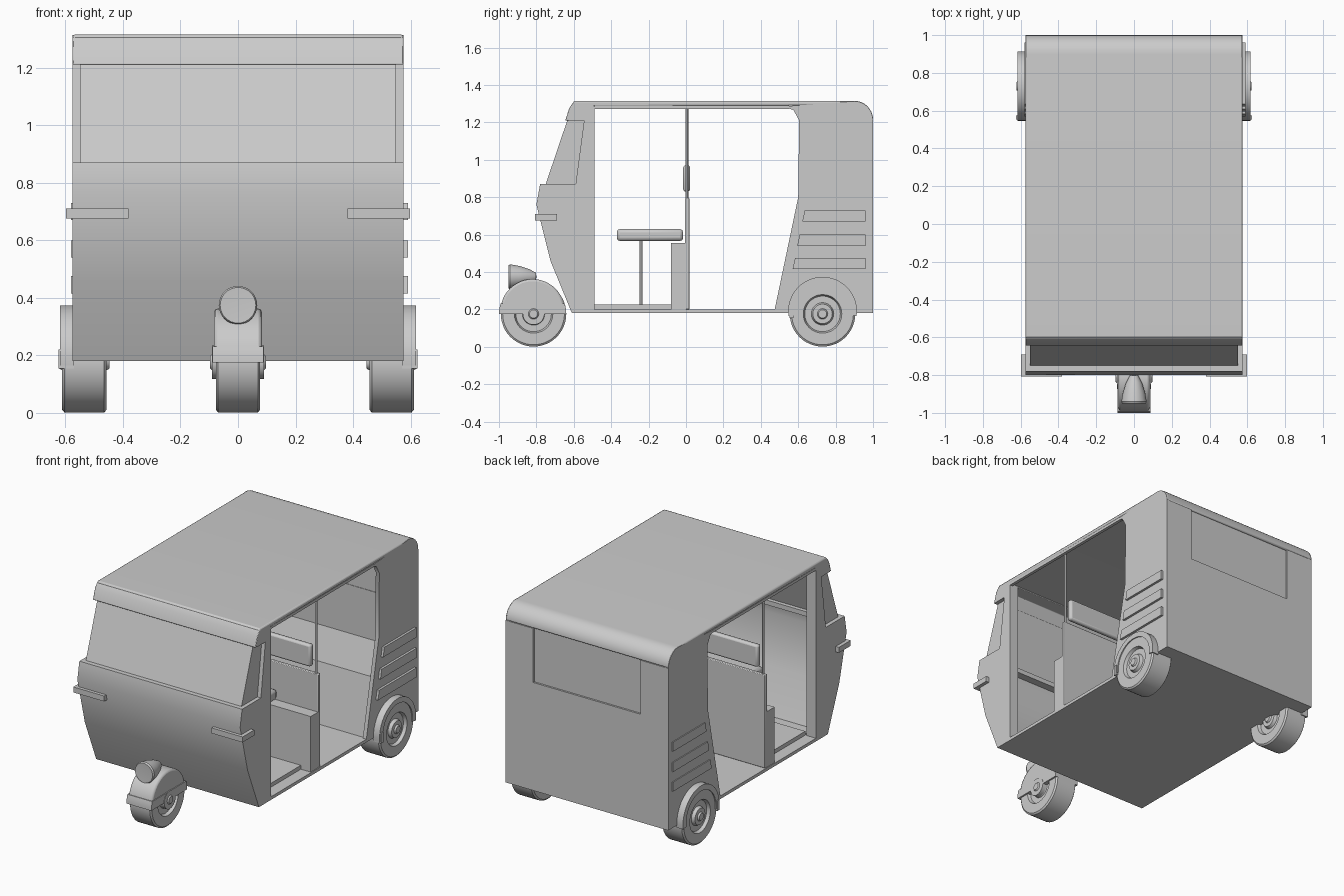
import bpy
import bmesh
import math

cube = bpy.data.objects.get("Cube")
if cube:
    bpy.data.objects.remove(cube, do_unlink=True)

grey = bpy.data.materials.new("plain_grey")
grey.use_nodes = True
GREY = (0.6, 0.6, 0.6, 1.0)
grey.diffuse_color = GREY
grey.node_tree.nodes["Principled BSDF"].inputs["Base Color"].default_value = GREY
SIDES = (("left", 1), ("right", -1))
W = 0.575  # half width of the body


def finish(name, bm, bevel=0):
    bmesh.ops.recalc_face_normals(bm, faces=bm.faces)
    mesh = bpy.data.meshes.new(name)
    bm.to_mesh(mesh)
    bm.free()
    mesh.materials.append(grey)
    obj = bpy.data.objects.new(name, mesh)
    bpy.context.collection.objects.link(obj)
    if bevel:
        mod = obj.modifiers.new("soft_edges", "BEVEL")
        mod.width, mod.segments = bevel, 2
    bpy.ops.object.select_all(action="DESELECT")
    obj.select_set(True)
    bpy.context.view_layer.objects.active = obj
    bpy.ops.object.shade_smooth_by_angle(angle=math.radians(30))
    return obj


def prism(name, points, x0, x1, bevel=0):
    """Extrude a (y, z) outline along x."""
    bm = bmesh.new()
    face = bm.faces.new([bm.verts.new((x0, y, z)) for y, z in points])
    new = bmesh.ops.extrude_face_region(bm, geom=[face])["geom"]
    moved = [v for v in new if isinstance(v, bmesh.types.BMVert)]
    bmesh.ops.translate(bm, verts=moved, vec=(x1 - x0, 0, 0))
    return finish(name, bm, bevel)


def box(name, x, y, z, bevel=0):
    return prism(name, [(y[0], z[0]), (y[1], z[0]), (y[1], z[1]), (y[0], z[1])], x[0], x[1], bevel)


def lathe(name, profile, center, axis, steps=40):
    """Spin (offset, radius) pairs round the x, y or z axis."""
    bm = bmesh.new()
    verts = []
    for along, r in profile:
        p = {"x": (along, r, 0), "y": (r, along, 0), "z": (r, 0, along)}[axis]
        verts.append(bm.verts.new([a + b for a, b in zip(p, center)]))
    edges = [bm.edges.new(pair) for pair in zip(verts, verts[1:])]
    direction = [float(axis == a) for a in "xyz"]
    bmesh.ops.spin(bm, geom=verts + edges, cent=center, axis=direction,
                   angle=math.tau, steps=steps)
    bmesh.ops.remove_doubles(bm, verts=bm.verts, dist=0.0005)
    return finish(name, bm)


def arc(cy, cz, r, a0, a1, n):
    angles = [math.radians(a0 + (a1 - a0) * i / n) for i in range(n + 1)]
    return [(cy + r * math.cos(a), cz + r * math.sin(a)) for a in angles]


# Floor, front nose and windscreen
box("floor", (-W, W), (-0.61, 1.0), (0.18, 0.2))
box("driver_floor", (-0.5, 0.5), (-0.49, -0.08), (0.2, 0.225))
prism("front_nose", [(-0.61, 0.18), (-0.725, 0.46), (-0.8, 0.76), (-0.78, 0.87), (-0.7, 0.87),
                     (-0.7, 0.84), (-0.75, 0.84), (-0.77, 0.76), (-0.695, 0.46), (-0.58, 0.18)], -W, W)
prism("windscreen", [(-0.75, 0.87), (-0.635, 1.21), (-0.61, 1.21), (-0.725, 0.87)], -0.55, 0.55)
prism("front_visor", [(-0.645, 1.21), (-0.625, 1.275), (-0.605, 1.305), (-0.49, 1.305),
                      (-0.49, 1.28), (-0.58, 1.28), (-0.61, 1.21)], -W, W, 0.004)

# Roof shell, curved down at the back
roof = [(-0.61, 1.285), (-0.6, 1.315)] + arc(0.9, 1.215, 0.1, 90, 0, 8)
roof += arc(0.9, 1.215, 0.075, 0, 90, 8) + [(-0.5, 1.285)]
prism("roof", roof, -W, W, 0.008)

# Rear wall around an inset window
box("rear_wall", (-W, W), (0.975, 1.0), (0.18, 0.87))
box("rear_window", (-0.385, 0.385), (0.978, 0.988), (0.86, 1.215))
for side, s in SIDES:
    box("rear_window_post_" + side, (s * 0.38, s * W), (0.975, 1.0), (0.87, 1.215))

# Side panels with open doorways
front_side = [(-0.61, 0.18), (-0.49, 0.18), (-0.49, 1.285), (-0.6, 1.285), (-0.63, 1.21),
              (-0.545, 1.21), (-0.59, 0.87), (-0.78, 0.87), (-0.8, 0.76), (-0.725, 0.46)]
rear_side = [(0.47, 0.18), (0.6, 0.8), (0.605, 1.21), (0.575, 1.265), (0.52, 1.285)]
rear_side += arc(0.9, 1.215, 0.098, 90, 0, 8) + [(0.998, 0.18)]
cheek = [(-0.75, 0.87), (-0.59, 0.87), (-0.545, 1.21), (-0.635, 1.21)]
for side, s in SIDES:
    prism("front_side_panel_" + side, front_side, s * 0.55, s * W)
    prism("rear_side_panel_" + side, rear_side, s * 0.55, s * W)
    prism("windscreen_cheek_" + side, cheek, s * 0.53, s * 0.55)
    box("door_pillar_" + side, (s * 0.51, s * W), (-0.51, -0.49), (0.18, 1.285))
    box("roof_rail_" + side, (s * 0.555, s * W), (-0.49, 0.55), (1.272, 1.29))
    # Wraparound corner lamps
    box("corner_lamp_front_" + side, (s * 0.38, s * 0.598), (-0.808, -0.77), (0.675, 0.71))
    box("corner_lamp_side_" + side, (s * 0.57, s * 0.598), (-0.808, -0.69), (0.675, 0.71))
    # Slanted side vents
    depth = 0.015 if s > 0 else 0.006
    for z, y in ((0.415, 0.57), (0.54, 0.595), (0.67, 0.622)):
        prism("side_vent_" + side, [(y, z), (0.96, z), (0.96, z + 0.06), (y + 0.013, z + 0.06)],
              s * 0.57, s * (W + depth))

# Partition, driver seat and passenger bench
box("partition", (-0.57, 0.57), (-0.005, 0.018), (0.2, 0.795), 0.004)
box("partition_box", (-0.57, 0.57), (-0.08, 0.0), (0.2, 0.555))
box("driver_backrest", (-0.52, 0.52), (-0.015, 0.022), (0.83, 0.97), 0.012)
box("driver_seat", (-0.29, 0.29), (-0.37, -0.015), (0.565, 0.63), 0.018)
lathe("driver_seat_post", [(0.225, 0.0), (0.225, 0.008), (0.57, 0.008), (0.57, 0.0)],
      (0, -0.24, 0), "z", 12)
for side, s in SIDES:
    lathe("grab_pole_" + side, [(0.78, 0.0), (0.78, 0.008), (1.285, 0.008), (1.285, 0.0)],
          (s * 0.55, 0.005, 0), "z", 12)
prism("passenger_bench", [(0.485, 0.2), (0.56, 0.56), (0.975, 0.56), (0.975, 0.2)], -0.55, 0.55)


def wheel(name, x, y, half):
    """Tyre with recessed rim and a raised hub on both faces."""
    face = [(half + 0.01, 0), (half + 0.01, 0.022), (half, 0.028), (half, 0.052), (half - 0.02, 0.06),
            (half - 0.02, 0.095), (half, 0.103), (half, 0.165), (half - 0.008, 0.175)]
    lathe(name, face + [(-a, r) for a, r in reversed(face)], (x, y, 0.176), "x", 48)


# Wheels and mudguards
for side, s in SIDES:
    wheel("rear_wheel_" + side, s * 0.534, 0.73, 0.077)
    guard = arc(0.73, 0.19, 0.184, -8, 188, 24) + arc(0.73, 0.19, 0.15, 188, -8, 24)
    prism("rear_mudguard_" + side, guard, s * 0.57, s * 0.618)
    box("rear_mudguard_tab_" + side, (s * 0.57, s * 0.624), (0.553, 0.575), (0.155, 0.22))
wheel("front_wheel", 0, -0.815, 0.077)
prism("front_mudguard", arc(-0.82, 0.19, 0.172, 0, 180, 24), -0.083, 0.083, 0.012)
prism("front_mudguard_lip", arc(-0.82, 0.175, 0.18, 0, 18, 4) + arc(-0.82, 0.175, 0.18, 162, 180, 4),
      -0.088, 0.088)
lathe("front_hub", [(-0.097, 0), (-0.097, 0.022), (-0.09, 0.028), (-0.09, 0.058), (0.09, 0.058),
                    (0.09, 0.028), (0.097, 0.022), (0.097, 0)], (0, -0.815, 0.176), "x", 32)

# Headlamp on the front mudguard
lathe("headlamp", [(-0.947, 0), (-0.95, 0.062), (-0.94, 0.067), (-0.89, 0.058), (-0.84, 0.042),
                   (-0.802, 0.022), (-0.8, 0)], (0, 0, 0.374), "y", 32)
